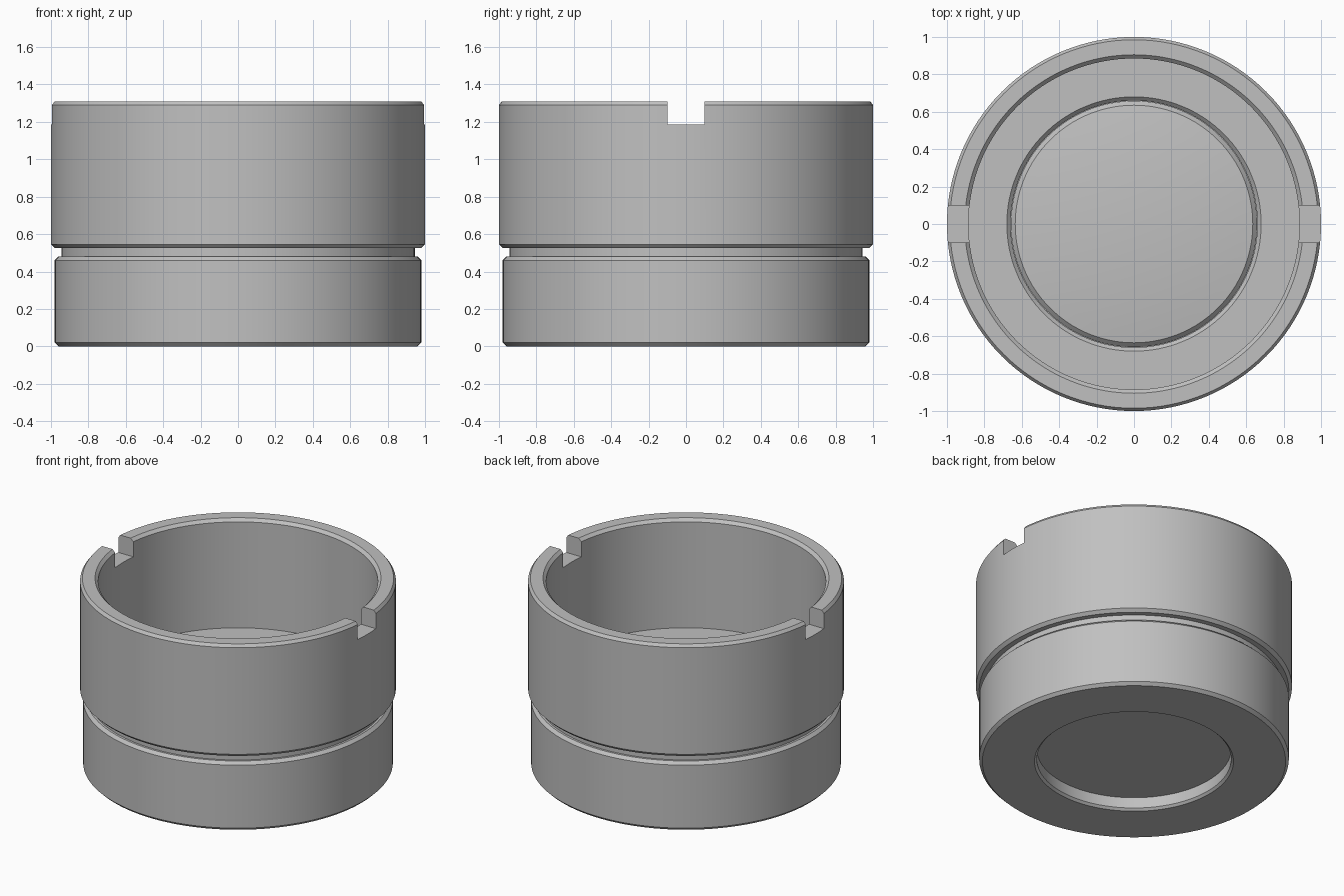
import bpy
import bmesh
import math

if "Cube" in bpy.data.objects:
    bpy.data.objects.remove(bpy.data.objects["Cube"], do_unlink=True)

SEGMENTS = 128

grey = bpy.data.materials.new("satin grey")
grey.use_nodes = True
colour = (0.53, 0.53, 0.53, 1)
grey.diffuse_color = colour
grey.node_tree.nodes["Principled BSDF"].inputs["Base Color"].default_value = colour


def lathe(name, profile, closed):
    """Revolve (radius, height) points around z."""
    bm = bmesh.new()
    verts = [bm.verts.new((r, 0, z)) for r, z in profile]
    pairs = list(zip(verts, verts[1:]))
    if closed:
        pairs.append((verts[-1], verts[0]))
    edges = [bm.edges.new(p) for p in pairs]
    bmesh.ops.spin(bm, geom=verts + edges, cent=(0, 0, 0), axis=(0, 0, 1),
                   angle=math.tau, steps=SEGMENTS, use_merge=True)
    bmesh.ops.remove_doubles(bm, verts=bm.verts, dist=1e-5)
    bmesh.ops.recalc_face_normals(bm, faces=bm.faces)
    mesh = bpy.data.meshes.new(name)
    bm.to_mesh(mesh)
    bm.free()
    mesh.materials.append(grey)
    obj = bpy.data.objects.new(name, mesh)
    bpy.context.collection.objects.link(obj)
    return obj


def activate(obj):
    bpy.ops.object.select_all(action="DESELECT")
    obj.select_set(True)
    bpy.context.view_layer.objects.active = obj


# Housing: chamfered outer bands, waist groove, upper bore and lens seat
housing = lathe("housing", [
    (0.63, 0), (0.96, 0), (0.98, 0.02), (0.98, 0.46), (0.96, 0.48),
    (0.945, 0.48), (0.945, 0.525), (0.98, 0.525), (1, 0.545),
    (1, 1.29), (0.985, 1.31), (0.905, 1.31), (0.885, 1.29),
    (0.885, 0.55), (0.68, 0.55), (0.66, 0.53), (0.66, 0.09),
    (0.615, 0.09), (0.615, 0.015)], closed=True)

# Slots cut across the rim on both sides
bpy.ops.mesh.primitive_cube_add(size=1, location=(0, 0, 1.335))
cutter = bpy.context.object
cutter.name = "rim_slot_cutter"
cutter.scale = (2.4, 0.2, 0.3)
cutter.hide_render = True
cutter.data.materials.append(grey)
slots = housing.modifiers.new("rim slots", "BOOLEAN")
slots.operation = "DIFFERENCE"
slots.solver = "EXACT"
slots.object = cutter
activate(housing)
bpy.ops.object.modifier_apply(modifier=slots.name)
bpy.data.objects.remove(cutter, do_unlink=True)

# Lens: flat underside, bevelled edge and a shallow dome on top
EDGE, RIM_Z, SAG, RINGS = 0.635, 0.48, 0.045, 10
ball = (EDGE ** 2 + SAG ** 2) / (2 * SAG)
dome = []
for i in range(RINGS + 1):
    r = EDGE * (1 - i / RINGS)
    dome.append((r, RIM_Z + SAG - ball + math.sqrt(ball ** 2 - r ** 2)))
lens = lathe("lens", [(0, 0.09), (0.658, 0.09), (0.658, RIM_Z - 0.023)] + dome,
             closed=False)

for part in (housing, lens):
    activate(part)
    bpy.ops.object.shade_smooth_by_angle(angle=math.radians(30))
